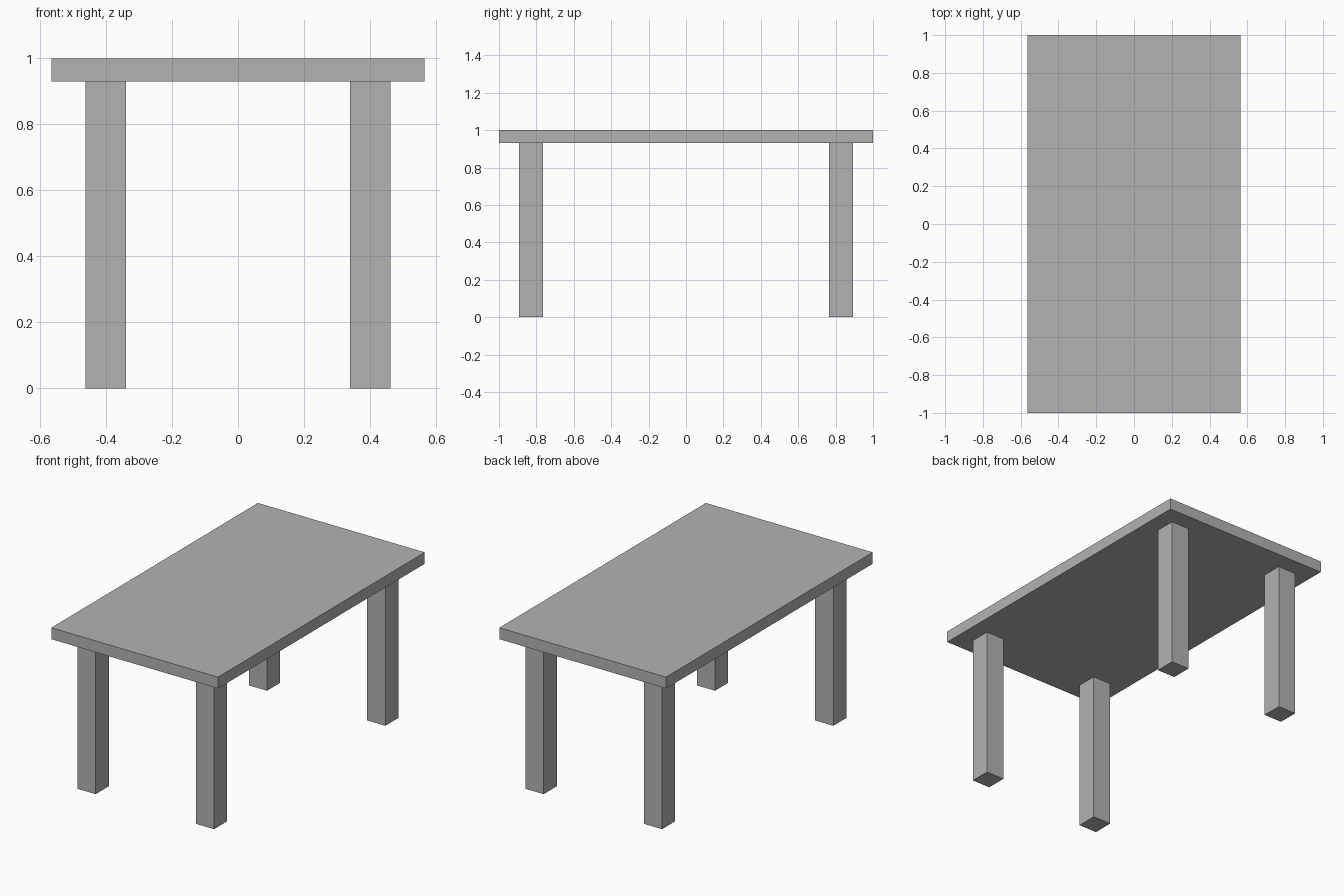
import bpy

if "Cube" in bpy.data.objects:
    bpy.data.objects.remove(bpy.data.objects["Cube"], do_unlink=True)

# Single grey colour
grey = bpy.data.materials.new("plain_grey")
grey.use_nodes = True
colour = (0.45, 0.45, 0.45, 1)
grey.diffuse_color = colour
grey.node_tree.nodes["Principled BSDF"].inputs["Base Color"].default_value = colour


def box(name, centre, size):
    bpy.ops.mesh.primitive_cube_add(size=1, location=centre)
    part = bpy.context.object
    part.name = name
    part.scale = size
    bpy.ops.object.transform_apply(location=False, rotation=False, scale=True)
    part.data.materials.append(grey)
    return part


HEIGHT, THICKNESS = 1.0, 0.07
LEG_HEIGHT = HEIGHT - THICKNESS

# Table top
box("table_top", (0, 0, HEIGHT - THICKNESS / 2), (1.13, 2.0, THICKNESS))

# Four square legs, set in from the corners
for end, sy in (("front", -1), ("back", 1)):
    for side, sx in (("right", -1), ("left", 1)):
        box(f"{end}_{side}_leg", (sx * 0.401, sy * 0.829, LEG_HEIGHT / 2),
            (0.123, 0.127, LEG_HEIGHT))
